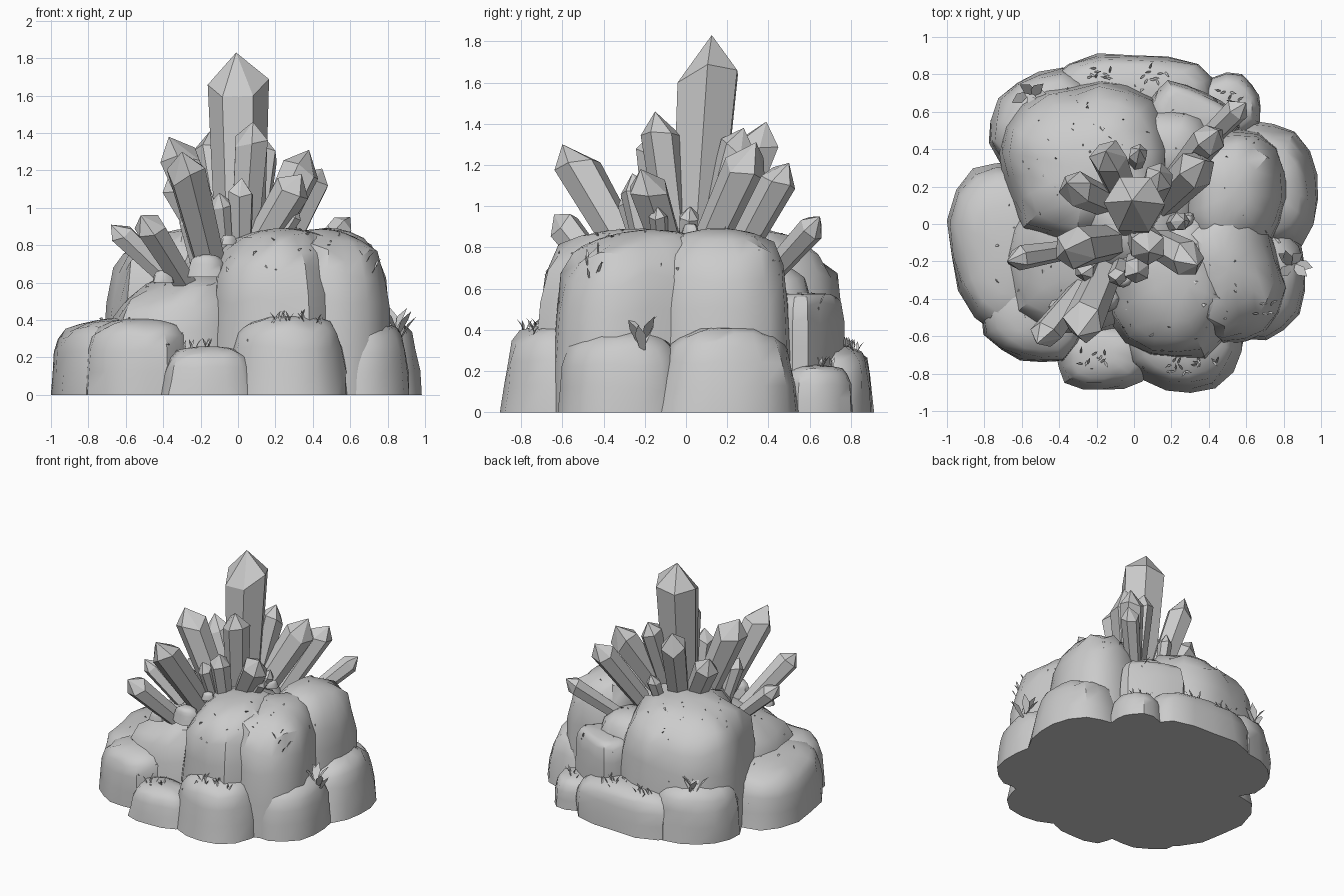
import bpy, bmesh, math, random
from mathutils import Vector
from mathutils.bvhtree import BVHTree

if "Cube" in bpy.data.objects:
    bpy.data.objects.remove(bpy.data.objects["Cube"])

random.seed(7)


def make(name, bm, smooth=None):
    bmesh.ops.recalc_face_normals(bm, faces=bm.faces)
    me = bpy.data.meshes.new(name)
    bm.to_mesh(me)
    bm.free()
    ob = bpy.data.objects.new(name, me)
    bpy.context.collection.objects.link(ob)
    if smooth:
        bpy.ops.object.select_all(action='DESELECT')
        ob.select_set(True)
        bpy.context.view_layer.objects.active = ob
        bpy.ops.object.shade_smooth_by_angle(angle=math.radians(smooth))
    return ob


def loft(bm, rings, tip):
    """Skin stacked rings of points, with a capped bottom and a pointed top."""
    vs = [[bm.verts.new(p) for p in r] for r in rings]
    n = len(vs[0])
    for a, b in zip(vs, vs[1:]):
        for i in range(n):
            j = (i + 1) % n
            bm.faces.new((a[i], a[j], b[j], b[i]))
    bm.faces.new(vs[0][::-1])
    t = bm.verts.new(tip)
    for i in range(n):
        bm.faces.new((vs[-1][i], vs[-1][(i + 1) % n], t))


PROFILE = [(0, 1), (.3, .985), (.58, .945), (.77, .88), (.89, .75), (.965, .5), (.99, .25)]
verts, polys = [], []


def rock(name, x, y, rx, ry, h, rot=0, z0=0, n=16, box=2.6, slope=(0, 0), taper=0, blunt=1):
    """Boulder: squarish footprint, steep sides, rounded shoulder, domed top that can slope."""
    bm = bmesh.new()
    rot = math.radians(rot)
    wob = [random.uniform(.94, 1.04) for _ in range(n)]
    rings = []
    for f, s in PROFILE:
        ring = []
        for i in range(n):
            a = 2 * math.pi * i / n
            c, d = math.cos(a), math.sin(a)
            k = (abs(c) ** box + abs(d) ** box) ** (-1 / box)
            k *= s ** blunt * (1 - taper * f) * wob[i] * random.uniform(.97, 1.025)
            px, py = rx * k * c, ry * k * d
            wx = px * math.cos(rot) - py * math.sin(rot)
            wy = px * math.sin(rot) + py * math.cos(rot)
            jit = random.uniform(-.05, .05) if 0 < f < .9 else 0
            z = h * f * (1 + jit) + f * (slope[0] * wx + slope[1] * wy)
            ring.append((x + wx, y + wy, z0 + z))
        rings.append(ring)
    loft(bm, rings, (x, y, z0 + h))
    ob = make(name, bm, 38)
    off = len(verts)
    verts.extend(v.co.copy() for v in ob.data.vertices)
    polys.extend([i + off for i in p.vertices] for p in ob.data.polygons)


def crystal(name, base, tip, r):
    """Six-sided shaft, widening to an uneven shoulder, with an off-centre point."""
    base, tip = Vector(base), Vector(tip)
    axis = (tip - base).normalized()
    u = axis.orthogonal().normalized()
    w = axis.cross(u)
    L = (tip - base).length
    turn = random.uniform(0, 1)
    shift = (u * random.uniform(-.12, .12) + w * random.uniform(-.12, .12)) * r
    rings = []
    for d, s in ((0, .82), (L - 1.25 * r, 1.04)):
        ring = []
        for i in range(6):
            a = turn + math.pi / 3 * i
            lift = random.uniform(-.35, .35) * r if d else 0
            ring.append(base - shift + axis * (d + lift) + (u * math.cos(a) + w * math.sin(a)) * r * s)
        rings.append(ring)
    bm = bmesh.new()
    loft(bm, rings, tip)
    make(name, bm)


# Tall rocks in the middle
rock("tall_front_rock", .2, -.29, .38, .46, .89, 4, slope=(.08, .05))
rock("tall_right_front_rock", .51, -.24, .29, .4, .88, 12, slope=(-.15, .1))
rock("tall_right_rock", .53, .16, .29, .36, .89, -4, slope=(-.15, 0))
rock("back_dome_rock", -.25, .32, .47, .45, .89, 10, n=20, slope=(.1, -.1))
rock("centre_rock", 0, .02, .36, .33, .89)
rock("left_middle_rock", -.33, -.2, .4, .44, .64, -5, slope=(.25, .15), taper=.08)
rock("back_inner_rock", .2, .4, .24, .25, .72)

# Low rocks around the foot
rock("left_low_rock", -.68, -.13, .31, .48, .41, 8, slope=(.1, 0), box=2.3)
rock("front_left_low_rock", -.51, -.46, .3, .29, .41, -20, box=2.3)
rock("front_small_rock", -.16, -.7, .27, .19, .26, taper=.15)
rock("front_low_rock", .27, -.6, .32, .29, .43, 6, taper=.08)
rock("right_low_rock", .66, -.31, .25, .31, .4, -10, taper=.05)
rock("right_back_low_rock", .71, .2, .29, .36, .42, 12, box=2.2, taper=.15)
rock("back_right_small_rock", .48, .62, .2, .18, .23, 20)
rock("back_block_rock", .31, .57, .25, .15, .58, -26, box=5, blunt=.35)
rock("back_low_rock", .0, .69, .46, .22, .33)
rock("back_left_low_rock", -.46, .52, .32, .28, .42, 35)

# Pebbles among the crystals
for i, (x, y, z, r) in enumerate([(-.17, -.4, .63, .11), (-.4, -.44, .6, .06), (-.05, -.3, .8, .05),
                                  (.28, .02, .86, .05), (-.6, .5, .4, .06)]):
    rock(f"pebble_{i}", x, y, r, r * .7, r * 1.1, 15 * i, z, 9, 2.1, taper=.2)

# Crystal cluster: base, tip, radius
CRYSTALS = [
    ((0, .05, .75), (-.01, .125, 1.83), .158),
    ((.03, -.06, .75), (.08, -.15, 1.46), .095),
    ((-.14, -.24, .68), (-.3, -.6, 1.3), .105),
    ((-.1, -.1, .72), (-.37, -.14, 1.38), .11),
    ((-.1, .1, .72), (-.36, .22, 1.2), .09),
    ((-.05, .15, .75), (-.15, .39, 1.41), .095),
    ((.12, .08, .75), (.38, .34, 1.31), .105),
    ((.22, .22, .7), (.45, .5, 1.21), .085),
    ((.3, .35, .62), (.6, .65, .95), .065),
    ((.07, .1, .75), (.14, .28, 1.38), .08),
    ((.02, -.17, .7), (.02, -.26, 1.16), .07),
    ((.08, -.08, .75), (.34, -.22, 1.18), .095),
    ((-.38, -.15, .62), (-.68, -.2, .91), .065),
    ((-.28, -.34, .58), (-.52, -.64, .96), .08),
    ((.2, 0, .8), (.27, .02, 1.0), .05),
    ((-.07, -.2, .75), (-.1, -.3, 1.08), .05),
    ((.2, -.12, .8), (.32, -.14, 1.0), .045),
    ((-.2, -.2, .65), (-.28, -.27, 1.0), .055),
    ((0, .3, .75), (.03, .4, 1.04), .05),
]
for i, (b, t, r) in enumerate(CRYSTALS):
    crystal(f"crystal_{i}", b, t, r)

tree = BVHTree.FromPolygons(verts, polys)


def ground(x, y):
    hit = tree.ray_cast(Vector((x, y, 3)), Vector((0, 0, -1)))[0]
    return hit.z if hit else 0.0


# Grass tufts and broad leaves on the ledges
def tuft(name, x, y, count, size, width, spread):
    bm = bmesh.new()
    for _ in range(count):
        px, py = x + random.uniform(-spread, spread), y + random.uniform(-spread, spread) * .5
        p = Vector((px, py, ground(px, py) - .01))
        a = random.uniform(0, 2 * math.pi)
        out = Vector((math.cos(a), math.sin(a), 0))
        side = Vector((-out.y, out.x, 0)) * width
        mid, tip = p + out * size * .3 + Vector((0, 0, size * .5)), p + out * size * .6 + Vector((0, 0, size * .8))
        bm.faces.new([bm.verts.new(q) for q in (p - side * .5, p + side * .5, mid + side, tip, mid - side)])
    make(name, bm)


for i, (x, y) in enumerate([(-.22, -.72), (.22, -.76), (.4, -.73), (.5, .68), (.1, .8), (-.2, .8), (.72, -.45)]):
    tuft(f"grass_{i}", x, y, 9, .07, .006, .07)
for i, (x, y) in enumerate([(.86, -.22), (-.56, .69)]):
    tuft(f"leaf_plant_{i}", x, y, 6, .15, .028, .03)

# Loose stone chips
bm = bmesh.new()
for _ in range(110):
    a, d = random.uniform(0, 2 * math.pi), random.uniform(.4, .82)
    x, y = d * math.cos(a), d * math.sin(a)
    z, s = ground(x, y), random.uniform(.008, .02)
    if z < .1:
        continue
    q = [bm.verts.new(Vector((x, y, z)) + Vector([random.uniform(-s, s) for _ in range(3)])) for _ in range(4)]
    for f in ((0, 1, 2), (0, 1, 3), (1, 2, 3), (0, 2, 3)):
        bm.faces.new([q[k] for k in f])
make("stone_chips", bm)
